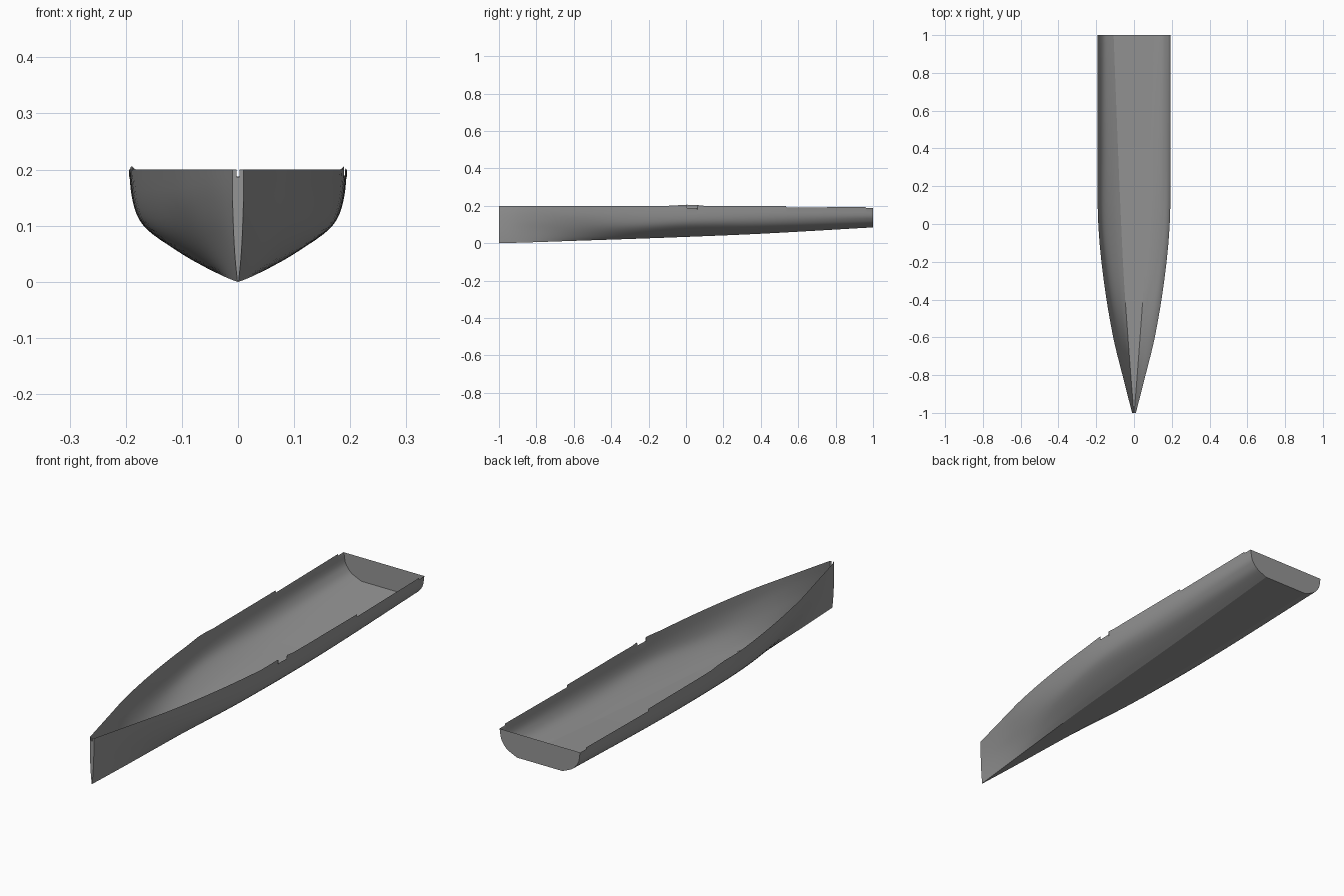
import bpy, bmesh

if "Cube" in bpy.data.objects:
    bpy.data.objects.remove(bpy.data.objects["Cube"])

# Half cross-sections: y, then (x, z) from bottom knuckle up to the sheer
STATIONS = [
    (-1.0, [(.001, .0), (.005, .04), (.0075, .08), (.009, .12), (.010, .16), (.010, .2)]),
    (-0.8, [(.017, .006), (.025, .034), (.036, .075), (.047, .115), (.056, .16), (.061, .2)]),
    (-0.6, [(.032, .013), (.048, .033), (.070, .069), (.088, .107), (.102, .15), (.110, .2)]),
    (-0.3, [(.053, .023), (.080, .039), (.115, .067), (.139, .099), (.153, .145), (.160, .2)]),
    (0.0, [(.068, .034), (.103, .052), (.146, .081), (.171, .108), (.183, .145), (.189, .2)]),
    (0.4, [(.085, .051), (.118, .067), (.155, .089), (.177, .115), (.189, .15), (.194, .2)]),
    (1.0, [(.108, .085), (.132, .095), (.157, .108), (.174, .126), (.187, .15), (.194, .2)]),
]
# Stepped top edge (y, z); only the starboard side has the small notch
AFT = [(.1, .2), (.535, .2), (.537, .19), (.96, .195), (.962, .188), (1, .188)]
SHEER = {
    1: [(-1, .2), (-.1, .2), (.005, .206), (.006, .189), (.06, .189), (.061, .204)] + AFT,
    -1: [(-1, .2), (-.1, .2), (.005, .206), (.061, .204)] + AFT,
}

paint = bpy.data.materials.new("dark_grey")
paint.diffuse_color = (.3, .3, .3, 1)
paint.use_nodes = True
paint.node_tree.nodes["Principled BSDF"].inputs["Base Color"].default_value = paint.diffuse_color


def hermite(ts, vs, t):
    """Smooth curve through values vs at parameters ts."""
    n = len(ts)
    i = max(k for k in range(n - 1) if ts[k] <= t + 1e-9)
    h = ts[i + 1] - ts[i]

    def slope(k):
        a, b = max(k - 1, 0), min(k + 1, n - 1)
        return (vs[b] - vs[a]) / (ts[b] - ts[a])
    s = (t - ts[i]) / h
    return (vs[i] * (2*s**3 - 3*s**2 + 1) + slope(i) * h * (s**3 - 2*s**2 + s)
            + vs[i + 1] * (3*s**2 - 2*s**3) + slope(i + 1) * h * (s**3 - s**2))


def sheer(y, side):
    keys = SHEER[side]
    for (a, za), (b, zb) in zip(keys, keys[1:]):
        if y <= b:
            return za + (zb - za) * (y - a) / (b - a)
    return keys[-1][1]


def section(y, side, sub=3):
    ys = [s[0] for s in STATIONS]
    ctrl = [[hermite(ys, [s[1][k][c] for s in STATIONS], y) for k in range(6)] for c in (0, 1)]
    ts = list(range(6))
    pts = [(side * hermite(ts, ctrl[0], i / sub), y, hermite(ts, ctrl[1], i / sub))
           for i in range(5 * sub + 1)]
    pts[-1] = (pts[-1][0], y, sheer(y, side))
    return pts


def add_face(bm, verts, side):
    bm.faces.new(verts if side == 1 else verts[::-1])


def make_object(name, bm):
    bmesh.ops.remove_doubles(bm, verts=bm.verts, dist=1e-5)
    me = bpy.data.meshes.new(name)
    bm.to_mesh(me)
    bm.free()
    me.materials.append(paint)
    ob = bpy.data.objects.new(name, me)
    bpy.context.collection.objects.link(ob)
    bpy.ops.object.select_all(action='DESELECT')
    ob.select_set(True)
    bpy.context.view_layer.objects.active = ob
    bpy.ops.object.shade_smooth_by_angle(angle=0.29)


hull, transom, stem = bmesh.new(), bmesh.new(), bmesh.new()
for side in (1, -1):
    ys = sorted({round(-1 + i * .05, 3) for i in range(41)} | {p[0] for p in SHEER[1]})
    rows = [section(y, side) for y in ys]

    # Hull side with its half of the flat bottom
    grid = [[hull.verts.new(p) for p in [(0, r[0][1], r[0][2])] + r] for r in rows]
    for a, b in zip(grid, grid[1:]):
        for k in range(len(a) - 1):
            add_face(hull, [a[k], b[k], b[k + 1], a[k + 1]], side)

    # Transom half at the stern
    r = rows[-1]
    pts = [(0, 1, r[-1][2])] + r[::-1] + [(0, 1, r[0][2])]
    add_face(transom, [transom.verts.new(p) for p in pts], side)

    # Narrow flat stem half at the bow, with a small slot at the top
    r = rows[0]
    for k in range(len(r) - 1):
        a, b = r[k], r[k + 1]
        x = side * .003 if k == len(r) - 2 else 0
        pts = [(x, -1, a[2]), a, b, (x, -1, b[2])]
        add_face(stem, [stem.verts.new(p) for p in pts], side)

make_object("hull_shell", hull)
make_object("transom", transom)
make_object("stem", stem)
